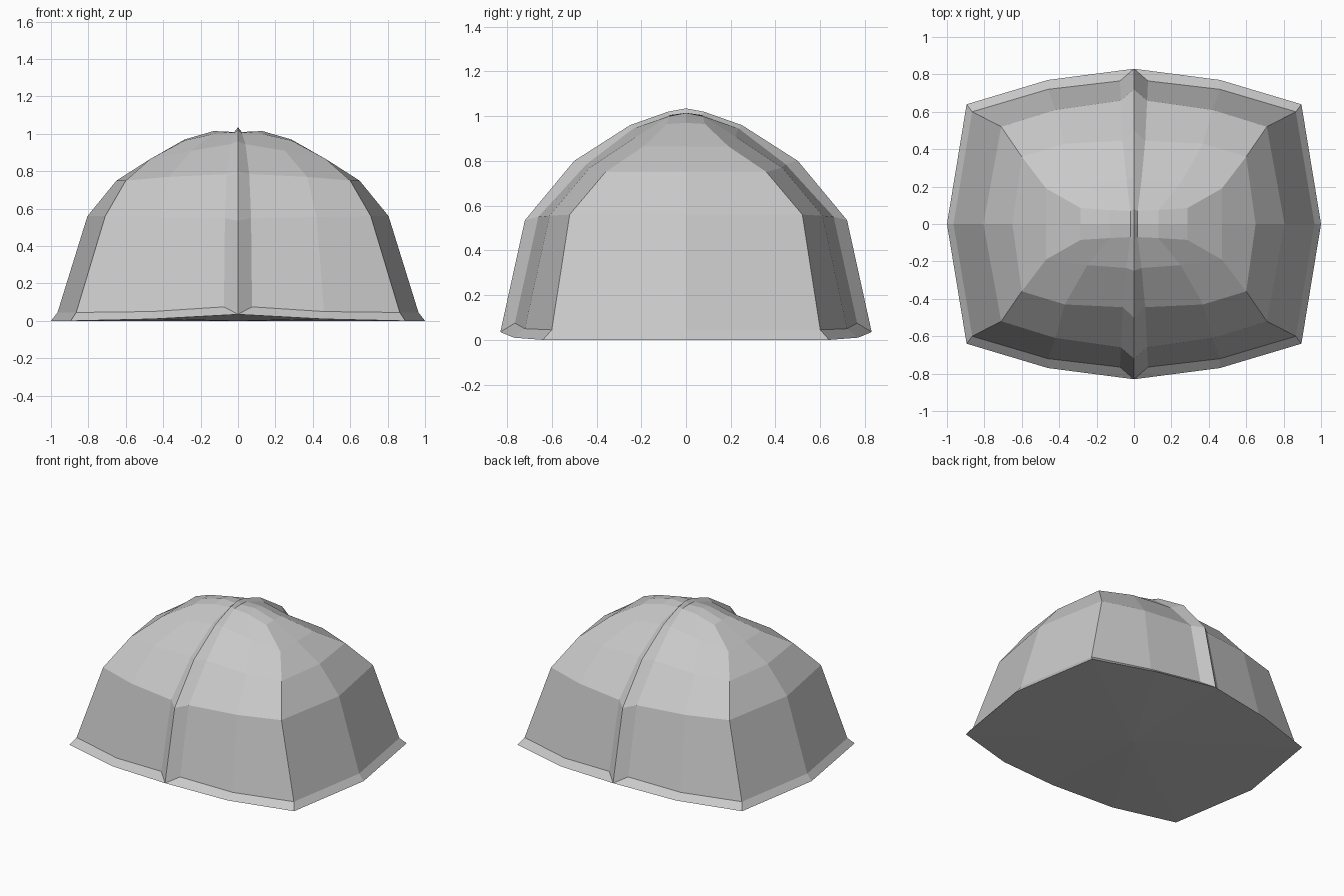
import bpy
import bmesh
from mathutils import Vector

default_cube = bpy.data.objects.get("Cube")
if default_cube:
    bpy.data.objects.remove(default_cube, do_unlink=True)


def make_material(name, colour):
    material = bpy.data.materials.new(name)
    material.use_nodes = True
    material.diffuse_color = colour
    shader = material.node_tree.nodes["Principled BSDF"]
    shader.inputs["Base Color"].default_value = colour
    shader.inputs["Roughness"].default_value = 0.8
    return material


# Profiles of one quarter of the canopy, each running from the hem to the crown
ridge_pole = [(0, .83, .035), (0, .83, .035), (0, .72, .535), (0, .5, .8),
              (0, .25, .96), (0, .08, 1.02), (0, 0, 1.035)]
pole_edge = [(0, .83, .035), (.075, .765, .075), (.07, .66, .55), (.06, .445, .785),
             (.04, .235, .945), (.02, .07, 1.005), (.02, 0, 1.01)]
panel_middle = [(.46, .77, .01), (.46, .72, .05), (.42, .61, .555), (.37, .43, .77),
                (.25, .22, .91), (.13, .075, 1), (.13, 0, 1.015)]
corner_seam = [(.895, .64, 0), (.865, .6, .045), (.71, .52, .56), (.6, .36, .75),
               (.47, .19, .865), (.285, .085, .965), (.285, 0, .97)]
side_middle = [(1, 0, 0), (.965, 0, .045), (.805, 0, .56), (.65, 0, .75),
               (.47, 0, .865), (.285, 0, .97), (.285, 0, .97)]
profiles = [ridge_pole, pole_edge, panel_middle, corner_seam, side_middle]


def add_quarter(mesh, mirror_x, mirror_y):
    """Skin the panels between neighbouring profiles and close the floor."""
    def place(point):
        x, y, z = point
        return mesh.verts.new(Vector((x * mirror_x, y * mirror_y, z)))

    columns = [[place(point) for point in profile] for profile in profiles]
    floor_centre = place((0, 0, 0))
    for first, second in zip(columns, columns[1:]):
        for row in range(len(first) - 1):
            mesh.faces.new((first[row], second[row], second[row + 1], first[row + 1]))
        mesh.faces.new((second[0], first[0], floor_centre))


# Tent shell: four mirrored quarters welded into one closed surface
shell = bmesh.new()
for mirror_x in (-1, 1):
    for mirror_y in (-1, 1):
        add_quarter(shell, mirror_x, mirror_y)
bmesh.ops.remove_doubles(shell, verts=shell.verts, dist=0.001)
bmesh.ops.recalc_face_normals(shell, faces=shell.faces)
for face in shell.faces:
    face.smooth = False

tent_mesh = bpy.data.meshes.new("tent_canopy")
shell.to_mesh(tent_mesh)
shell.free()
tent_mesh.materials.append(make_material("light grey fabric", (0.58, 0.58, 0.58, 1)))
tent = bpy.data.objects.new("tent_canopy", tent_mesh)
bpy.context.scene.collection.objects.link(tent)
